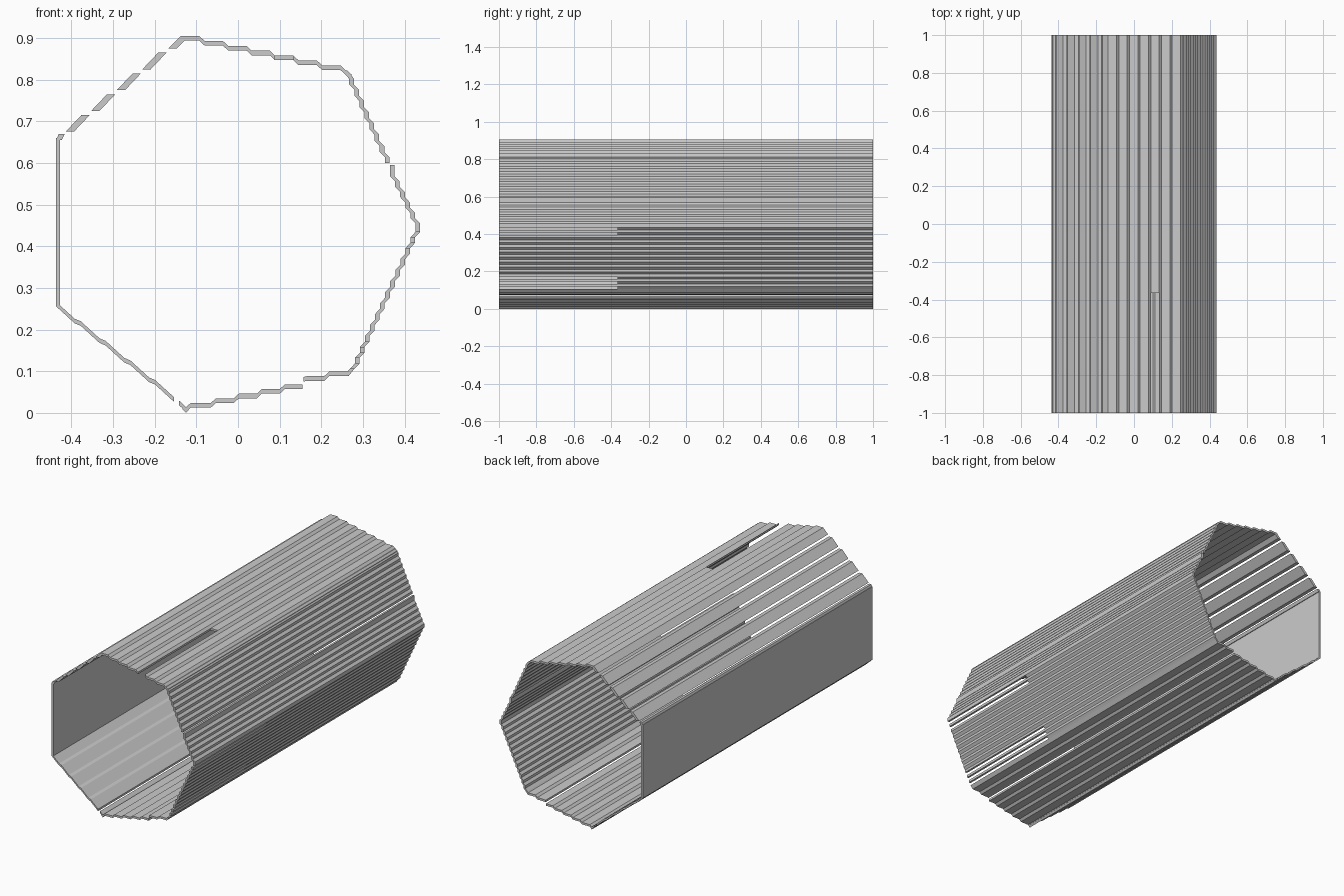
import bpy, bmesh

if "Cube" in bpy.data.objects:
    bpy.data.objects.remove(bpy.data.objects["Cube"])

FRONT, SPLIT, BACK = -1.0, -0.365, 1.0


def strip(name, pts, shift, y0=FRONT, y1=BACK):
    """Thin wall: open (x, z) polyline thickened by shift, extruded along y."""
    bm = bmesh.new()
    dx, dz = shift
    rings = []
    for x, z in pts:
        rings.append([bm.verts.new(c) for c in (
            (x, y0, z), (x + dx, y0, z + dz), (x + dx, y1, z + dz), (x, y1, z))])
    for a, b in zip(rings, rings[1:]):
        for i in range(4):
            j = (i + 1) % 4
            bm.faces.new((a[i], a[j], b[j], b[i]))
    bm.faces.new(rings[0])
    bm.faces.new(rings[-1])
    bmesh.ops.recalc_face_normals(bm, faces=bm.faces)
    me = bpy.data.meshes.new(name)
    bm.to_mesh(me)
    bm.free()
    ob = bpy.data.objects.new(name, me)
    bpy.context.collection.objects.link(ob)
    return ob


def stairs(start, n, run, jog):
    """Polyline of n repeats of a straight run followed by a diagonal jog."""
    pts = [start]
    for _ in range(n):
        for d in (run, jog):
            pts.append((pts[-1][0] + d[0], pts[-1][1] + d[1]))
    return pts


# Flat left wall and its upper lip
strip("left_wall", [(-.437, .258), (-.437, .66)], (.01, 0))
strip("left_wall_lip", [(-.437, .655), (-.43, .67)], (.014, 0))

# Upper left: separate sloping slats
for i in range(4):
    x, z = -.414 + .0615 * i, .675 + .05 * i
    strip(f"upper_left_slat_{i + 1}", [(x, z), (x + .038, z + .04)], (.02, 0))
strip("upper_left_slat_5", [(-.167, .875), (-.137, .905)], (.02, 0))

# Roof: shallow steps, with a front slit in one of them
roof = stairs((-.137, .905), 7, (.044, 0), (.0125, -.0118)) + [(.262, .8224), (.272, .813)]
strip("roof_back", roof, (0, -.011), SPLIT, BACK)
strip("roof_front_left", roof[:9], (0, -.011), FRONT, SPLIT)
strip("roof_front_right", roof[9:], (0, -.011), FRONT, SPLIT)

# Upper right: steep steps in two panels with a gap between
upper = stairs((.278, .803), 7, (0, -.0145), (.0122, -.0125)) + [(.3634, .6)]
strip("upper_right_corner", [(.262, .8224), (.278, .803)], (-.012, 0))
strip("upper_right_panel", upper, (-.011, 0))
mid = [(.376, .595)] + stairs((.376, .581), 5, (0, -.0127), (.0122, -.0125))[1:]
strip("right_panel", mid + [(.437, .448)], (-.011, 0))

# Lower right: steep steps; the front part has open slits between some steps
n = 13
lower = stairs((.437, .448), n, (0, -.0138), (-.0121, -.0125)) + [(.265, .088)]
strip("lower_right_panel_back", lower, (-.011, 0), SPLIT, BACK)
strip("lower_right_panel_front", lower[4:21], (-.011, 0), FRONT, SPLIT)
for i in (0, 1, 10, 11, 12):
    strip(f"lower_right_slat_{i + 1}", lower[2 * i:2 * i + 2], (-.011, 0), FRONT, SPLIT)
strip("lower_right_corner", lower[-2:], (-.011, 0), FRONT, SPLIT)

# Floor: shallow steps in two panels with a gap
floor = [(-.142, .019), (-.125, .003), (-.113, .013)]
floor += stairs((-.065, .013), 4, (.012, .011), (.043, 0))
strip("floor_panel", floor, (0, .011))
strip("floor_keel", [(-.133, .009), (-.125, 0), (-.117, .009)], (0, .008))
strip("floor_panel_right",
      [(.157, .075), (.165, .077), (.207, .077), (.219, .088), (.265, .088)], (0, .011))

# Lower left: sloping steps
lower_left = stairs((-.437, .256), 5, (.045, -.041), (.0145, -.006))[:-1]
strip("lower_left_panel", lower_left, (0, .011))
